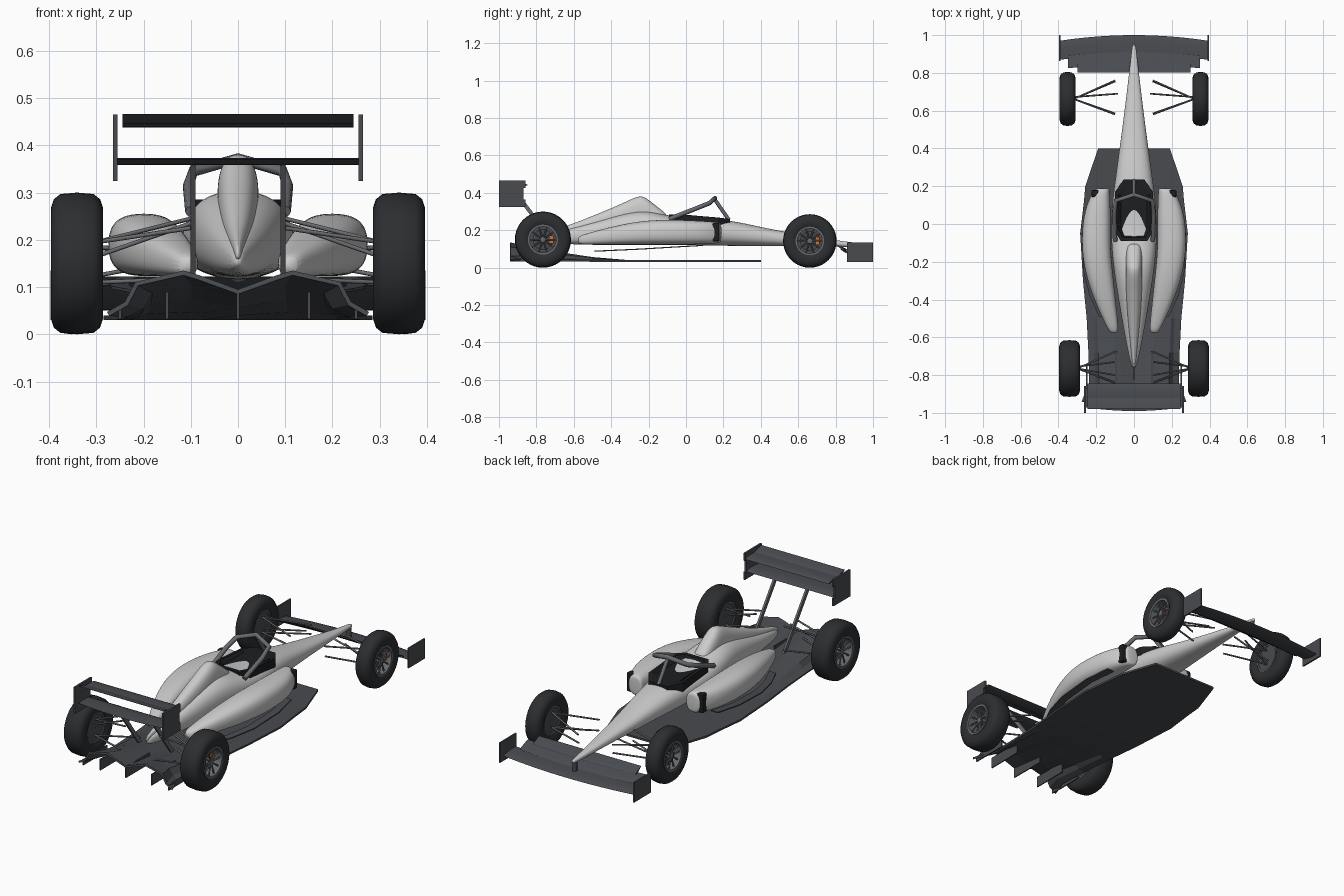
import bpy, bmesh
from math import sin, cos, pi, copysign
from mathutils import Vector

if "Cube" in bpy.data.objects:
    bpy.data.objects.remove(bpy.data.objects["Cube"])


def mat(name, r, g, b):
    m = bpy.data.materials.new(name)
    m.diffuse_color = (r, g, b, 1)
    m.use_nodes = True
    m.node_tree.nodes["Principled BSDF"].inputs["Base Color"].default_value = m.diffuse_color
    return m


CARBON = mat("carbon", .065, .07, .08)
RUBBER = mat("rubber", .025, .027, .03)
BLACK = mat("black", .012, .013, .015)
METAL = mat("metal", .14, .145, .155)
ORANGE = mat("orange", .65, .16, .03)


def finish(name, bm, m=None, angle=None, subsurf=0):
    bmesh.ops.recalc_face_normals(bm, faces=bm.faces)
    me = bpy.data.meshes.new(name)
    bm.to_mesh(me)
    bm.free()
    ob = bpy.data.objects.new(name, me)
    bpy.context.collection.objects.link(ob)
    if m:
        me.materials.append(m)
    if subsurf:
        ob.modifiers.new("smooth", 'SUBSURF').levels = subsurf
        ob.modifiers["smooth"].render_levels = subsurf
    if angle:
        bpy.ops.object.select_all(action='DESELECT')
        ob.select_set(True)
        bpy.context.view_layer.objects.active = ob
        bpy.ops.object.shade_smooth_by_angle(angle=angle)
    return ob


def skin(rings, cap=True, closed=True, loop=False):
    """Bridge a list of equal-length point rings."""
    bm = bmesh.new()
    vs = [[bm.verts.new(p) for p in r] for r in rings]
    n = len(vs[0])
    for a, b in zip(vs, vs[1:] + ([vs[0]] if loop else [])):
        for i in range(n if closed else n - 1):
            j = (i + 1) % n
            bm.faces.new((a[i], a[j], b[j], b[i]))
    if cap:
        bm.faces.new(vs[0])
        bm.faces.new(vs[-1])
    return bm


def loft(name, sections, e=2.4, n=16, side=1):
    """Sections along y: (y, centre x, z bottom, z top, half width)."""
    rings = []
    for y, cx, z0, z1, w in sections:
        ring = []
        for k in range(n):
            c, s = cos(2 * pi * k / n), sin(2 * pi * k / n)
            u, v = (copysign(abs(t) ** (2 / e), t) for t in (c, s))
            ring.append((side * (cx + w * u), y, (z0 + z1) / 2 + (z1 - z0) / 2 * v))
        rings.append(ring)
    return finish(name, skin(rings), None, .8, 2)


def box(name, lo, hi, m, bevel=0):
    bm = bmesh.new()
    bmesh.ops.create_cube(bm, size=1)
    for v in bm.verts:
        v.co = [(a + b) / 2 + c * (b - a) for a, b, c in zip(lo, hi, v.co)]
    if bevel:
        bmesh.ops.bevel(bm, geom=bm.edges[:], offset=bevel, segments=2, affect='EDGES', profile=.5)
    return finish(name, bm, m)


def tube(name, pts, r, m, spline='POLY'):
    cu = bpy.data.curves.new(name, 'CURVE')
    cu.dimensions, cu.bevel_depth, cu.bevel_resolution, cu.use_fill_caps = '3D', r, 2, True
    sp = cu.splines.new(spline)
    sp.points.add(len(pts) - 1)
    for p, q in zip(sp.points, pts):
        p.co = (*q, 1)
    cu.materials.append(m)
    ob = bpy.data.objects.new(name, cu)
    bpy.context.collection.objects.link(ob)
    return ob


def wing(name, half, le, te, zle, zte, bow_le=0, bow_te=0, thick=.012, n=16):
    """Bowed aerofoil blade spanning x."""
    prof = [(0, 0), (.12, .4), (.4, .5), (.75, .3), (1, .06), (.75, -.2), (.4, -.4), (.12, -.35)]
    rings = []
    for k in range(n + 1):
        f = 2 * k / n - 1
        a, b = le - bow_le * f * f, te - bow_te * f * f
        rings.append([(f * half, a + (b - a) * t, zle + (zte - zle) * t ** 1.4 + h * thick) for t, h in prof])
    return finish(name, skin(rings), CARBON, .6)


def lathe(name, prof, centre, side, m, n=40):
    """Spin a closed (x, radius) profile about the axle."""
    rings = [[(centre[0] + side * x, centre[1] + r * cos(2 * pi * k / n), centre[2] + r * sin(2 * pi * k / n))
              for x, r in prof] for k in range(n)]
    return finish(name, skin(rings, cap=False, loop=True), m, .6)


# Tub with nose and tail, plus engine cover spine
loft("tub", [(.95, 0, .112, .128, .008), (.93, 0, .11, .131, .012), (.8, 0, .112, .146, .026),
             (.55, 0, .115, .188, .057), (.4, 0, .115, .218, .078), (.24, 0, .115, .255, .1),
             (.1, 0, .118, .262, .12), (-.08, 0, .12, .272, .124), (-.2, 0, .12, .312, .114),
             (-.32, 0, .12, .3, .097), (-.48, 0, .12, .25, .07), (-.64, 0, .125, .205, .04),
             (-.77, 0, .135, .175, .012)])
loft("engine_spine", [(-.1, 0, .2, .285, .036), (-.12, 0, .2, .3, .042), (-.2, 0, .2, .365, .045),
                      (-.235, 0, .2, .388, .044), (-.28, 0, .2, .375, .045), (-.36, 0, .19, .335, .043),
                      (-.5, 0, .17, .278, .035), (-.62, 0, .15, .228, .022), (-.78, 0, .15, .185, .006)])

# Open cockpit: dark rim with sunken centre
outline = [(.055, .235), (.1, .17), (.1, -.04), (.07, -.09)]
outline += [(-x, y) for x, y in reversed(outline)]
rimz = lambda y: .285 - .12 * max(0, y - .03)
finish("cockpit_surround", skin([
    [(x, y, .22) for x, y in outline],
    [(x, y, rimz(y)) for x, y in outline],
    [(x * .85, .07 + (y - .07) * .88, rimz(y)) for x, y in outline],
    [(x * .7, .07 + (y - .07) * .8, .262) for x, y in outline]]), BLACK)

# Cockpit protection hoop
tube("cockpit_hoop", [(-.1, -.09, .26), (-.105, .05, .315), (-.095, .125, .345), (0, .155, .372),
                      (.095, .125, .345), (.105, .05, .315), (.1, -.09, .26)], .012, METAL)
tube("hoop_pillar", [(0, .15, .37), (0, .23, .255)], .01, METAL)

# Floor: flat plank rising into a shaped diffuser
plan = [(.4, .19), (.2, .258), (.12, .265), (-.05, .285), (-.3, .27), (-.5, .25), (-.68, .24), (-.84, .235), (-.94, .275)]
tail = [(0, .055), (.3, .085), (.42, .095), (.78, .072), (.86, .03), (1, .008)]
tail = [(-f, h) for f, h in reversed(tail[1:])] + tail
rows = []
for y, w in plan:
    t = max(0, (-.3 - y) / .64)
    rows.append([(f * w, y, .035 + h * t ** 1.5) for f, h in tail])
floor = finish("floor", skin(rows, cap=False, closed=False), CARBON)
sol = floor.modifiers.new("thickness", 'SOLIDIFY')
sol.thickness, sol.offset = .01, 0
for x in (-.25, -.15, 0, .15, .25):
    box("diffuser_fin", (x - .003, -.94, .032), (x + .003, -.74, .062 if abs(x) > .2 else .09), CARBON)

# Front wing
wing("front_wing_main", .393, 1.0, .89, .055, .068, .03, .02, .014)
wing("front_wing_flap", .35, .91, .84, .07, .098, .02, .015)
wing("front_wing_upper_flap", .3, .862, .803, .096, .122, .012, 0)
tube("nose_pylon", [(0, .93, .115), (0, .93, .065)], .012, CARBON)

# Rear wing
wing("rear_wing_main", .245, -.845, -.935, .442, .45, 0, 0, .014)
wing("rear_wing_flap", .245, -.92, -.98, .448, .466, 0, 0)
wing("rear_wing_beam", .26, -.87, -.99, .364, .37, 0, -.02, .016)


def tyre_profile(w, R, r):
    h = w / 2
    return [(-h, r + .015), (-h, R - .032), (-h + .006, R - .014), (-h + .02, R - .003), (0, R),
            (h - .02, R - .003), (h - .006, R - .014), (h, R - .032), (h, r + .015),
            (h - .008, r), (-h + .008, r)]


def wheel(end, cx, cy, R, w, side):
    r, c, h = R * .52, (side * cx, cy, R), w / 2
    lathe(end + "_tyre", tyre_profile(w, R, r), c, side, RUBBER)
    lathe(end + "_rim", [(-h + .01, r + .002), (h - .004, r + .002), (h - .004, r - .008), (-h + .01, r - .008)],
          c, side, METAL)
    lathe(end + "_hub", [(-.02, .0005), (h - .012, .0005), (h - .014, .014), (-.02, .018)], c, side, METAL, 16)
    lathe(end + "_brake_disc", [(0, .001), (.008, .001), (.008, r * .7), (0, r * .7)], c, side, CARBON, 32)
    lathe(end + "_wheel_cover", [(-h + .015, .001), (-h + .02, .001), (-h + .02, r), (-h + .015, r)], c, side, CARBON, 32)
    for k in range(10):
        a = 2 * pi * k / 10
        tube(end + "_spoke", [(c[0] + side * (h - .018), cy + q * cos(a), R + q * sin(a)) for q in (.01, r - .003)],
             .004, METAL)
    box(end + "_caliper", (c[0] + min(0, side * .018), cy + r * .4, R - .022),
        (c[0] + max(0, side * .018), cy + r * .72, R + .022), ORANGE, .003)


for s in (1, -1):
    # Sidepods and their inlets
    loft("sidepod", [(.19, .165, .14, .235, .035), (.18, .17, .13, .243, .042), (.1, .19, .125, .25, .066),
                     (-.02, .2, .122, .256, .077), (-.15, .2, .122, .258, .077), (-.28, .182, .122, .245, .073),
                     (-.42, .15, .122, .215, .055), (-.54, .115, .122, .18, .033), (-.58, .106, .127, .165, .02)],
         2.6, side=s)
    box("sidepod_inlet", (min(s * .185, s * .225), .142, .14), (max(s * .185, s * .225), .18, .24), BLACK, .008)
    # Undercut strake following the sidepod
    edge = [(.25, .09, .116), (.275, -.05, .108), (.268, -.25, .096), (.235, -.38, .09), (.185, -.49, .085)]
    finish("side_strake", skin([[(s * (x - d), y, z + e) for d, e in ((0, 0), (.04, 0), (.04, .006), (0, .006))]
                                for x, y, z in edge]), CARBON)
    # Endplates and rear wing struts
    box("front_endplate", (s * .393 - .004, .862, .03), (s * .393 + .004, 1.0, .135), CARBON)
    box("rear_endplate", (s * .26 - .005, -1.0, .325), (s * .26 + .005, -.87, .465), CARBON)
    for z in (.345, .445):
        box("rear_endplate_lip", (s * .26 - .005, -.872, z - .02), (s * .26 + .005, -.858, z + .02), CARBON)
    strut = [(-.7, .1), (-.675, .1), (-.87, .365), (-.895, .365)]
    finish("rear_wing_strut", skin([[(s * x, y, z) for y, z in strut] for x in (.09, .101)]), METAL)
    # Wheels
    wheel("rear", .341, -.765, .15, .11, s)
    wheel("front", .352, .662, .143, .085, s)
    # Suspension arms: outer joint to inner pickups
    for name, hub, inner in (
            ("front_upper_arm", (.32, .662, .185), [(.1, .76, .165), (.1, .58, .175)]),
            ("front_lower_arm", (.32, .662, .105), [(.1, .755, .12), (.1, .585, .12)]),
            ("front_pushrod", (.32, .672, .12), [(.085, .69, .165)]),
            ("rear_upper_arm", (.3, -.765, .195), [(.1, -.675, .245), (.1, -.8, .225)]),
            ("rear_lower_arm", (.3, -.765, .11), [(.1, -.675, .118), (.1, -.84, .118)]),
            ("rear_pushrod", (.3, -.755, .165), [(.1, -.73, .235)])):
        for p in inner:
            tube(name, [(s * hub[0], *hub[1:]), (s * p[0], *p[1:])], .0045, METAL)
